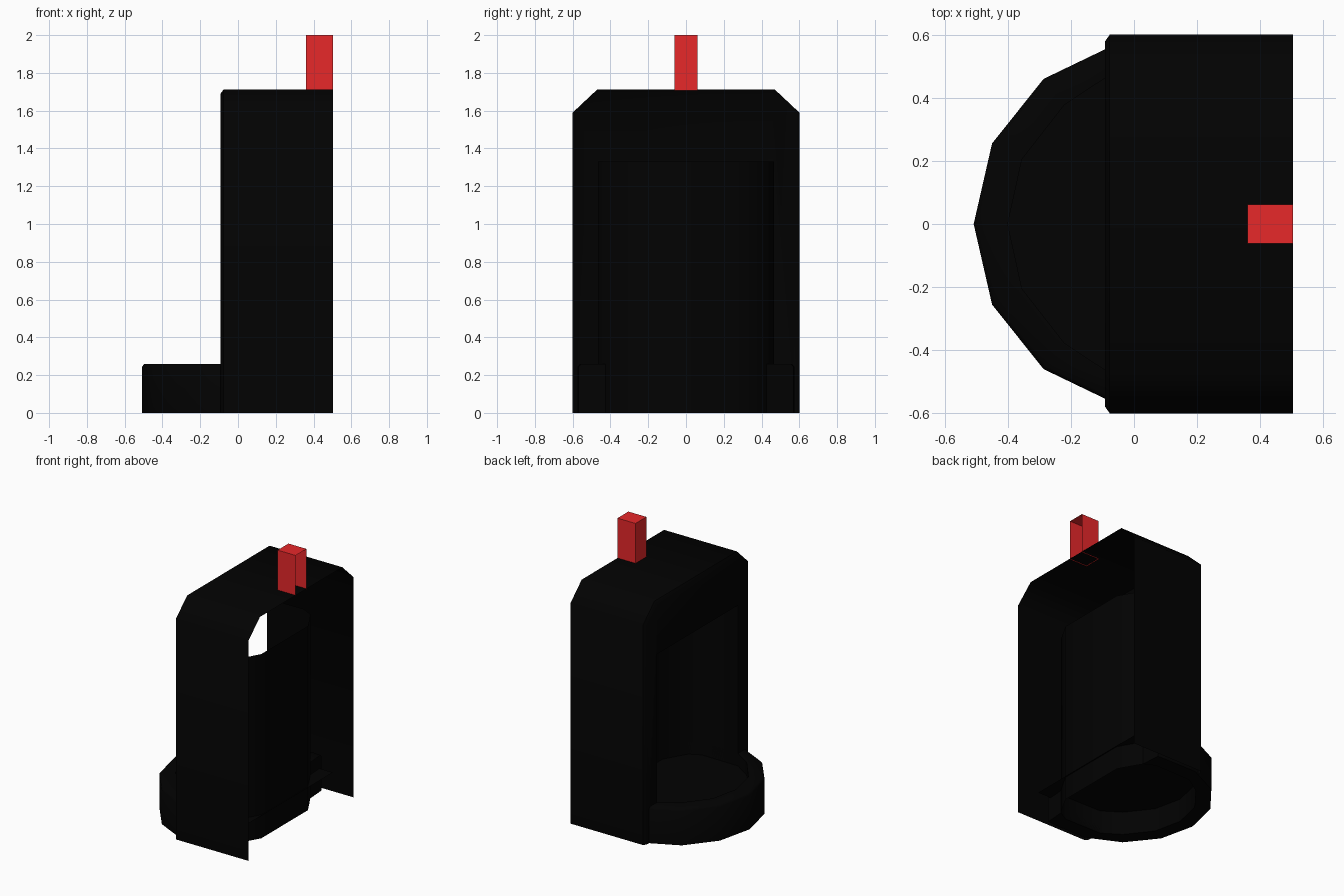
import bpy, bmesh
from math import cos, sin, tau, radians

cube = bpy.data.objects.get("Cube")
if cube:
    bpy.data.objects.remove(cube, do_unlink=True)


def material(name, rgb, rough):
    m = bpy.data.materials.new(name)
    m.use_nodes = True
    m.diffuse_color = (*rgb, 1)
    node = m.node_tree.nodes["Principled BSDF"]
    node.inputs["Base Color"].default_value = (*rgb, 1)
    node.inputs["Roughness"].default_value = rough
    return m


BLACK = material("black", (0.0005, 0.0005, 0.0005), 0.6)
RED = material("red", (0.8, 0.021, 0.023), 0.6)


def build(name, mat, rows=(), caps=()):
    """Skin a sheet through rows of points, then add single flat faces."""
    bm = bmesh.new()
    grid = [[bm.verts.new(p) for p in row] for row in rows]
    for a, b in zip(grid, grid[1:]):
        for i in range(len(a) - 1):
            bm.faces.new((a[i], a[i + 1], b[i + 1], b[i]))
    for cap in caps:
        bm.faces.new([bm.verts.new(p) for p in cap])
    bmesh.ops.remove_doubles(bm, verts=bm.verts, dist=0.0005)
    bmesh.ops.recalc_face_normals(bm, faces=bm.faces)
    mesh = bpy.data.meshes.new(name)
    bm.to_mesh(mesh)
    bm.free()
    mesh.materials.append(mat)
    mesh.shade_smooth()
    mesh.set_sharp_from_angle(angle=radians(50))
    ob = bpy.data.objects.new(name, mesh)
    bpy.context.collection.objects.link(ob)


def mirrored(half, z):
    """Plan points from +y to the middle, repeated on the -y side."""
    other = [(x, -y) for x, y in reversed(half) if y > 0]
    return [(x, y, z) for x, y in half + other]


def outline(x, inset):
    """Open arch outline with chamfered shoulders."""
    half = [(0.6 - inset, 0), (0.6 - inset, 1.59 - inset / 2),
            (0.47 - inset / 2, 1.712 - inset)]
    return [(x, -y, z) for y, z in half] + [(x, y, z) for y, z in reversed(half)]


FRONT, BACK = -0.092, 0.504
OPEN_Y, OPEN_Z = 0.462, 1.33

# Body shell, open at the back and below, with an arched front
front_edge = outline(FRONT, 0.022)
opening = [(FRONT, OPEN_Y, 0), (FRONT, OPEN_Y, OPEN_Z),
           (FRONT, -OPEN_Y, OPEN_Z), (FRONT, -OPEN_Y, 0)]
build("body_shell", BLACK,
      [outline(BACK, 0), outline(-0.077, 0), front_edge],
      [front_edge + opening])

# Wall behind the opening, with rounded corners and a flat back
side = [(FRONT, OPEN_Y), (0.20, 0.466), (0.28, 0.425)]
niche = side + [(0.33, 0.34), (0.372, 0.265)]
build("niche_wall", BLACK, [mirrored(niche, 0), mirrored(niche, OPEN_Z)])

# Basin ring with a small bevel on its outer top edge and closed ends
RIM = 0.26
front_arc = [(-0.22, 0.378), (-0.355, 0.205), (-0.40, 0)]
inner = side[::-1] + front_arc


def outer(r, z):
    arc = [(0.08 - r * cos(k * tau / 14), r * sin(k * tau / 14))
           for k in (4, 3, 2, 1, 0)]
    return mirrored([(0.27, r - 0.02)] + arc, z)


ring = [mirrored(inner, 0), outer(0.588, 0), outer(0.588, RIM - 0.015),
        outer(0.575, RIM), mirrored(inner, RIM)]
build("basin_ring", BLACK, ring + ring[:1],
      [[row[end] for row in ring] for end in (0, -1)])

# Basin floor, running back into the shell
FLOOR = 0.17
build("basin_floor", BLACK, caps=[
    mirrored([(0.38, 0.54), (FRONT, 0.54), (FRONT, OPEN_Y)] + front_arc, FLOOR)])


# Inlet pipe, a square sleeve open at the back and below
def sleeve_row(x):
    return [(x, -0.062, 1.706), (x, -0.062, 2), (x, 0.062, 2), (x, 0.062, 1.706)]


build("inlet_pipe", RED, [sleeve_row(BACK), sleeve_row(0.36)], [sleeve_row(0.36)])
